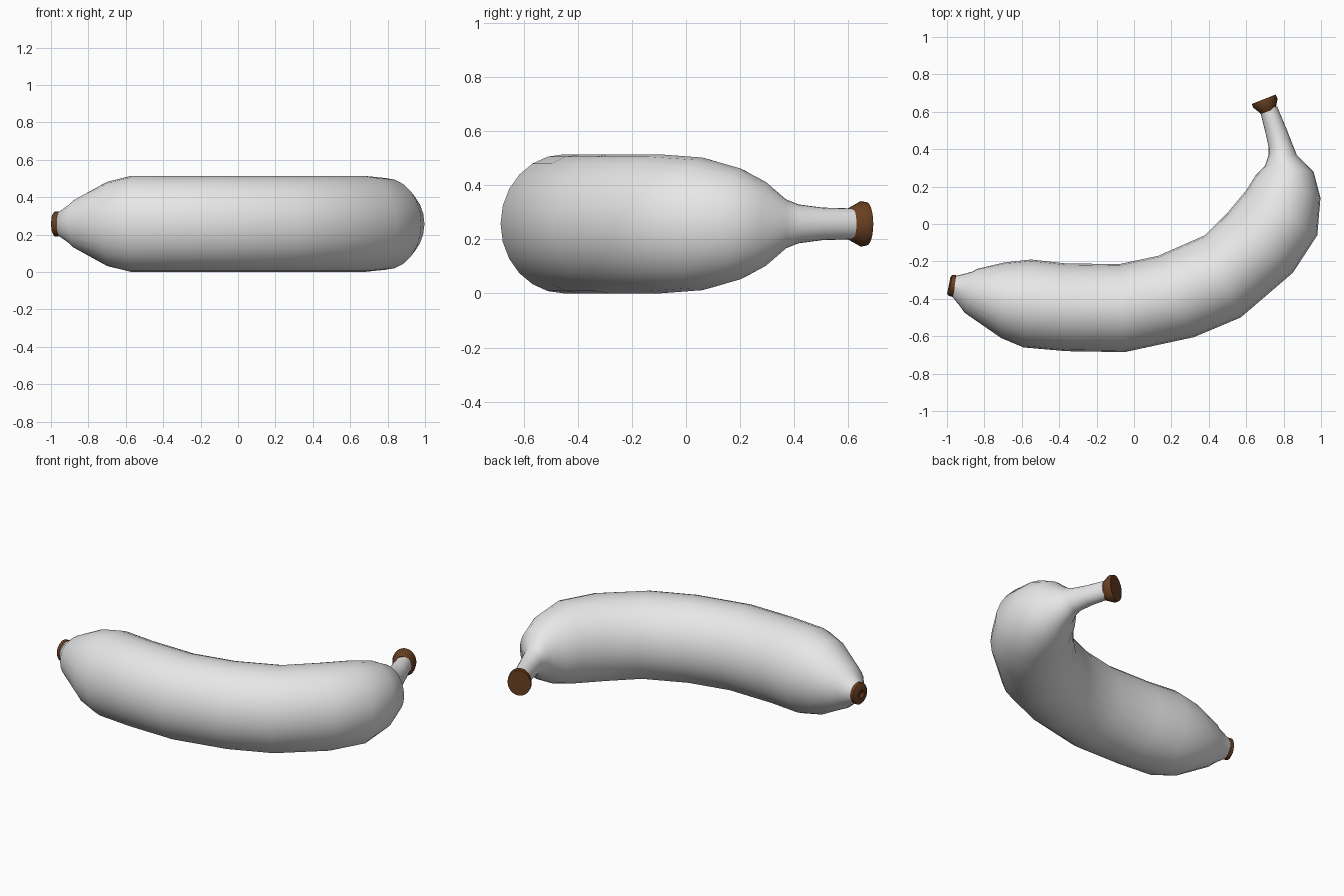
import bpy, bmesh, math

cube = bpy.data.objects.get("Cube")
if cube:
    bpy.data.objects.remove(cube, do_unlink=True)

SIDES = 24
MID_Z = 0.257


def material(name, rgb):
    mat = bpy.data.materials.new(name)
    mat.use_nodes = True
    colour = (*rgb, 1.0)
    mat.diffuse_color = colour
    bsdf = next(n for n in mat.node_tree.nodes if n.type == 'BSDF_PRINCIPLED')
    bsdf.inputs["Base Color"].default_value = colour
    return mat


def loft(name, sections, mat):
    """Skin elliptical rings; each is inner x, y, outer x, y, half height."""
    bm = bmesh.new()
    rings = []
    for ix, iy, ox, oy, half in sections:
        cx, cy = (ix + ox) / 2, (iy + oy) / 2
        ring = []
        for k in range(SIDES):
            a = math.tau * k / SIDES
            c, s = math.cos(a), math.sin(a)
            ring.append(bm.verts.new((cx + (ox - cx) * c, cy + (oy - cy) * c,
                                      MID_Z + half * s)))
        rings.append(ring)
    for r, q in zip(rings, rings[1:]):
        for k in range(SIDES):
            n = (k + 1) % SIDES
            bm.faces.new((r[k], r[n], q[n], q[k]))
    bm.faces.new(rings[0])
    bm.faces.new(rings[-1])
    bmesh.ops.recalc_face_normals(bm, faces=bm.faces)
    mesh = bpy.data.meshes.new(name)
    bm.to_mesh(mesh)
    bm.free()
    mesh.materials.append(mat)
    obj = bpy.data.objects.new(name, mesh)
    bpy.context.collection.objects.link(obj)
    bpy.ops.object.select_all(action='DESELECT')
    obj.select_set(True)
    bpy.context.view_layer.objects.active = obj
    bpy.ops.object.shade_smooth_by_angle(angle=math.radians(50))
    return obj


grey = material("peel grey", (0.8, 0.8, 0.8))
brown = material("dry brown", (0.14, 0.05, 0.015))

# Curved peel, from blossom tip to the thin stem
loft("peel", [
    (-0.96, -0.28, -0.975, -0.385, 0.058),
    (-0.865, -0.255, -0.93, -0.44, 0.105),
    (-0.84, -0.24, -0.905, -0.475, 0.13),
    (-0.69, -0.205, -0.71, -0.61, 0.225),
    (-0.55, -0.19, -0.59, -0.66, MID_Z),
    (-0.37, -0.21, -0.36, -0.68, MID_Z),
    (-0.08, -0.215, -0.05, -0.685, MID_Z),
    (0.13, -0.17, 0.32, -0.605, MID_Z),
    (0.38, -0.06, 0.57, -0.5, MID_Z),
    (0.5, 0.06, 0.85, -0.26, MID_Z),
    (0.6, 0.18, 0.98, -0.06, 0.245),
    (0.65, 0.26, 0.997, 0.14, 0.205),
    (0.7, 0.31, 0.96, 0.28, 0.155),
    (0.72, 0.37, 0.87, 0.37, 0.09),
    (0.72, 0.41, 0.85, 0.42, 0.072),
    (0.7, 0.5, 0.815, 0.51, 0.06),
    (0.675, 0.6, 0.765, 0.63, 0.057),
], grey)

# Flared cut end of the stem
loft("stem_cap", [
    (0.68, 0.588, 0.757, 0.618, 0.06),
    (0.637, 0.623, 0.768, 0.67, 0.084),
    (0.63, 0.642, 0.757, 0.692, 0.08),
], brown)

# Blossom tip with a shallow dimple
loft("blossom_tip", [
    (-0.95, -0.274, -0.968, -0.39, 0.066),
    (-0.972, -0.272, -0.99, -0.385, 0.066),
    (-0.982, -0.285, -0.999, -0.373, 0.05),
    (-0.986, -0.31, -0.995, -0.35, 0.022),
    (-0.974, -0.315, -0.982, -0.346, 0.015),
], brown)
